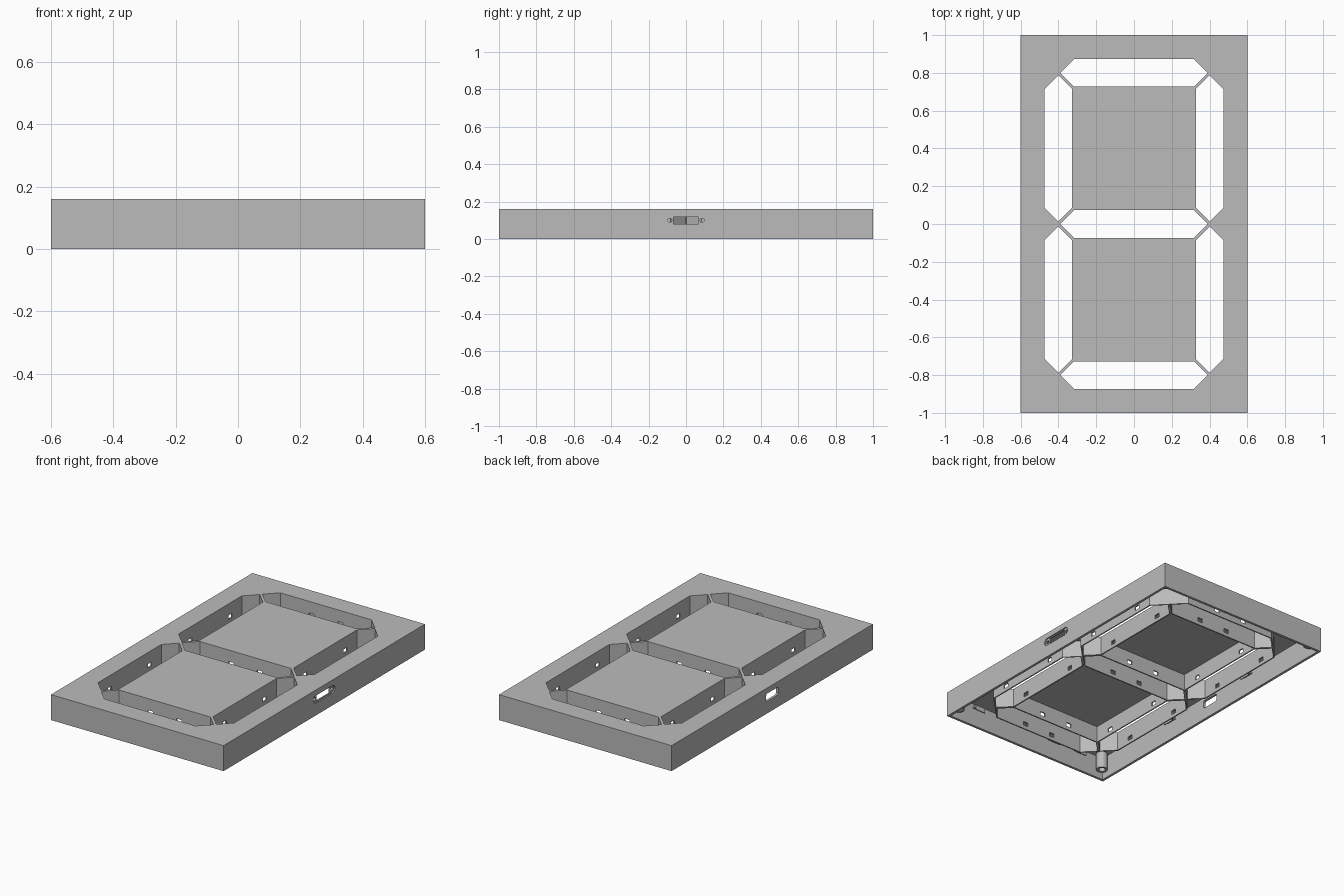
import bpy, bmesh, math
from mathutils import Matrix, Vector

old = bpy.data.objects.get("Cube")
if old:
    bpy.data.objects.remove(old, do_unlink=True)

W, L, H = 1.2, 2.0, 0.16      # case size
T = 0.016                     # wall thickness
TUBE_Z = 0.04                 # lower rim of tubes and posts
HALF = 0.073                  # half width of a segment
RIM = 0.008                   # tube wall thickness

grey = bpy.data.materials.new("plain_grey")
grey.use_nodes = True
colour = (0.5, 0.5, 0.5, 1)
grey.diffuse_color = colour
grey.node_tree.nodes["Principled BSDF"].inputs["Base Color"].default_value = colour


def finish(name, bm):
    bmesh.ops.recalc_face_normals(bm, faces=bm.faces)
    mesh = bpy.data.meshes.new(name)
    bm.to_mesh(mesh)
    bm.free()
    mesh.materials.append(grey)
    obj = bpy.data.objects.new(name, mesh)
    bpy.context.collection.objects.link(obj)
    return obj


def add_box(bm, centre, size):
    m = Matrix.Translation(centre) @ Matrix.Diagonal((*size, 1))
    bmesh.ops.create_cube(bm, size=1, matrix=m)


def add_prism(bm, points, direction):
    face = bm.faces.new([bm.verts.new(p) for p in points])
    geom = bmesh.ops.extrude_face_region(bm, geom=[face])["geom"]
    verts = [g for g in geom if isinstance(g, bmesh.types.BMVert)]
    bmesh.ops.translate(bm, verts=verts, vec=direction)


def add_ring(bm, inner, outer, z0, z1):
    loops = [[bm.verts.new((x, y, z)) for x, y in pts]
             for pts, z in ((inner, z0), (outer, z0), (outer, z1), (inner, z1))]
    n = len(inner)
    for a in range(4):
        p, q = loops[a], loops[(a + 1) % 4]
        for i in range(n):
            j = (i + 1) % n
            bm.faces.new((p[i], p[j], q[j], q[i]))


def cut(obj, bm):
    cutter = finish("cutter", bm)
    cutter.hide_render = True
    mod = obj.modifiers.new("cut", "BOOLEAN")
    mod.operation = "DIFFERENCE"
    mod.solver = "EXACT"
    mod.object = cutter
    graph = bpy.context.evaluated_depsgraph_get()
    mesh = bpy.data.meshes.new_from_object(obj.evaluated_get(graph))
    obj.modifiers.clear()
    obj.data = mesh
    bpy.data.objects.remove(cutter, do_unlink=True)


def hexagon(cx, cy, length, upright, grow=0.0):
    w = HALF + grow
    e = length + grow * math.sqrt(2)
    pts = [(-e, 0), (w - e, -w), (e - w, -w), (e, 0), (e - w, w), (w - e, w)]
    if upright:
        pts = [(-y, x) for x, y in pts]
    return [(cx + x, cy + y) for x, y in pts]


def circle(radius, n=24):
    return [(radius * math.cos(math.tau * i / n), radius * math.sin(math.tau * i / n))
            for i in range(n)]


segments = [(0, y, 0.39, False) for y in (-0.8, 0, 0.8)]
segments += [(x, y, 0.387, True) for x in (-0.4, 0.4) for y in (-0.4, 0.4)]

# Hollow case, open underneath
bm = bmesh.new()
add_box(bm, (0, 0, H / 2), (W, L, H))
case = finish("case", bm)
bm = bmesh.new()
add_box(bm, (0, 0, (H - T) / 2 - 0.1), (W - 2 * T, L - 2 * T, H - T + 0.2))
cut(case, bm)

# Segment windows through the top
bm = bmesh.new()
for seg in segments:
    add_prism(bm, [(x, y, H - 2 * T) for x, y in hexagon(*seg)], (0, 0, 3 * T))
cut(case, bm)

# Cable opening with clipped corners in the -x wall
bm = bmesh.new()
a, b, c = 0.06, 0.025, 0.008
corner = [(a, b - c), (a - c, b), (c - a, b), (-a, b - c),
          (-a, c - b), (c - a, -b), (a - c, -b), (a, c - b)]
add_prism(bm, [(-W / 2 - T, y, 0.1 + z) for y, z in corner], (3 * T, 0, 0))
cut(case, bm)

# Rounded switch recess in the +x wall
bm = bmesh.new()
r = 0.024
stadium = []
for i in range(26):
    t = math.pi * (i % 13) / 12 + (math.pi if i > 12 else 0) - math.pi / 2
    side = 0.083 if i < 13 else -0.083
    stadium.append((side + r * math.cos(t), r * math.sin(t)))
add_prism(bm, [(W / 2 - T / 2, y, 0.1 + z) for y, z in stadium], (T, 0, 0))
cut(case, bm)

# Switch slot and its two screw holes
bm = bmesh.new()
add_box(bm, (W / 2, 0, 0.1), (4 * T, 0.134, 0.038))
for side in (-0.086, 0.086):
    add_prism(bm, [(W / 2 - 2 * T, side + y, 0.1 + z) for y, z in circle(0.011, 16)],
              (4 * T, 0, 0))
cut(case, bm)

# Light tubes under each window, with wire notches in the long walls
for i, seg in enumerate(segments):
    cx, cy, length, upright = seg
    bm = bmesh.new()
    add_ring(bm, hexagon(*seg), hexagon(*seg, grow=RIM), TUBE_Z, H - T)
    tube = finish(f"segment_tube_{i + 1}", bm)
    bm = bmesh.new()
    for s in (-1, 1):
        if upright:
            add_box(bm, (cx, cy + 0.2 * s, 0.075), (0.2, 0.035, 0.025))
        else:
            add_box(bm, (cx + 0.1 * s, cy, 0.075), (0.035, 0.2, 0.025))
    cut(tube, bm)

# Hollow screw posts in the corners
for sx in (-1, 1):
    for sy in (-1, 1):
        bm = bmesh.new()
        add_ring(bm, circle(0.02), circle(0.034), TUBE_Z, H - T)
        post = finish("screw_post", bm)
        post.location = (sx * 0.55, sy * 0.95, 0)
        post.data.shade_smooth()
        post.data.set_sharp_from_angle(angle=math.radians(35))

# Small L-shaped clips on the inside of the walls
def clip(pos, inward):
    along = Vector((abs(inward[1]), abs(inward[0]), 0))
    inw = Vector(inward)
    bm = bmesh.new()
    depth = Vector((abs(inw.x), abs(inw.y), 0))
    up = Vector((0, 0, 1))
    add_box(bm, Vector(pos) + inw * 0.015, along * 0.07 + depth * 0.03 + up * 0.01)
    add_box(bm, Vector(pos) + inw * 0.027 - up * 0.012,
            along * 0.07 + depth * 0.006 + up * 0.026)
    finish("wall_clip", bm)


for s in (-1, 1):
    for x in (-0.4, -0.2, 0.38):
        clip((x, s * (L / 2 - T), 0.12), (0, -s, 0))
    for y in (-0.35, 0.35):
        clip((s * (W / 2 - T), y, 0.12), (-s, 0, 0))
